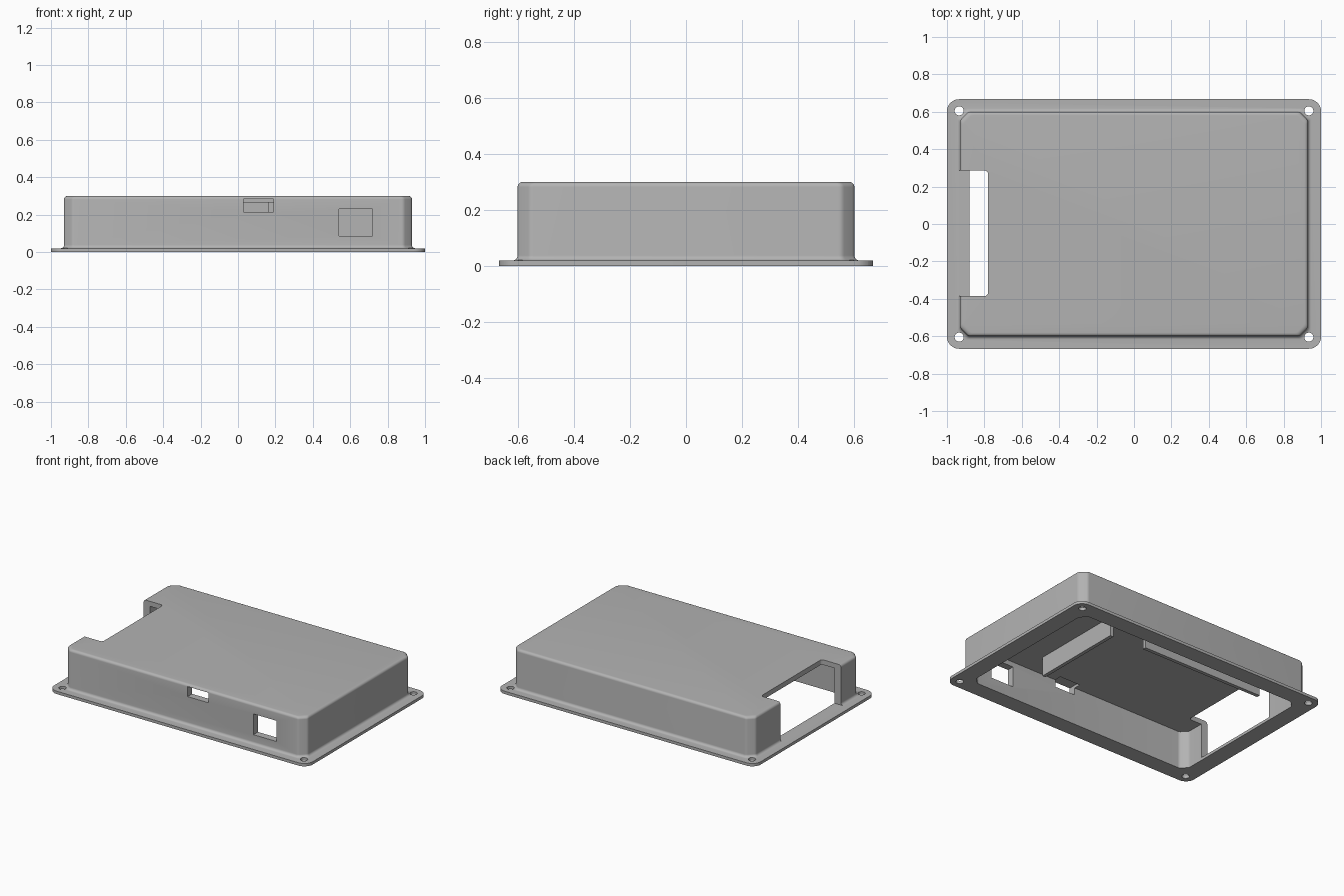
import bpy, bmesh, math
from mathutils import Vector

cube = bpy.data.objects.get("Cube")
if cube:
    bpy.data.objects.remove(cube, do_unlink=True)

grey = bpy.data.materials.new("plain_grey")
grey.use_nodes = True
grey.diffuse_color = (0.45, 0.45, 0.45, 1)
grey.node_tree.nodes["Principled BSDF"].inputs["Base Color"].default_value = grey.diffuse_color


def outline(w, h, c, t, steps=4):
    """Rectangle of half size w, h with chamfer c whose corners are rounded over length t."""
    pts = [Vector(p) for p in (
        (w, h - c), (w - c, h), (c - w, h), (-w, h - c),
        (-w, c - h), (c - w, -h), (w - c, -h), (w, c - h))]
    loop = []
    for i, p in enumerate(pts):
        a = p + (pts[i - 1] - p).normalized() * t
        b = p + (pts[(i + 1) % len(pts)] - p).normalized() * t
        for k in range(steps + 1):
            s = k / steps
            loop.append(a * (1 - s) ** 2 + p * 2 * s * (1 - s) + b * s * s)
    return loop


def loft(name, rings, centre=(0, 0)):
    """Closed solid through a stack of (outline, height) rings."""
    bm = bmesh.new()
    loops = [[bm.verts.new((p.x + centre[0], p.y + centre[1], z)) for p in ring]
             for ring, z in rings]
    n = len(loops[0])
    for lo, hi in zip(loops, loops[1:]):
        for i in range(n):
            bm.faces.new((lo[i], lo[(i + 1) % n], hi[(i + 1) % n], hi[i]))
    bm.faces.new(loops[0][::-1])
    bm.faces.new(loops[-1])
    return finish(name, bm)


def box(name, lo, hi):
    bm = bmesh.new()
    bmesh.ops.create_cube(bm, size=1)
    for v in bm.verts:
        v.co = [(a + b) / 2 + (b - a) * c for a, b, c in zip(lo, hi, v.co)]
    return finish(name, bm)


def finish(name, bm):
    bmesh.ops.recalc_face_normals(bm, faces=bm.faces)
    mesh = bpy.data.meshes.new(name)
    bm.to_mesh(mesh)
    bm.free()
    mesh.materials.append(grey)
    obj = bpy.data.objects.new(name, mesh)
    bpy.context.collection.objects.link(obj)
    return obj


def combine(target, tool, operation):
    """Apply a boolean and discard the tool object."""
    tool.hide_render = True
    mod = target.modifiers.new(operation.lower(), 'BOOLEAN')
    mod.operation, mod.solver, mod.object = operation, 'EXACT', tool
    bpy.context.view_layer.objects.active = target
    bpy.ops.object.modifier_apply(modifier=mod.name)
    bpy.data.objects.remove(tool, do_unlink=True)


W, H, TOP, FLANGE, WALL, R = 0.93, 0.6, 0.3, 0.02, 0.05, 0.018


def ring(offset):
    return outline(W + offset, H + offset, 0.045, 0.012)


# Cover: concave fillet at the foot, rounded edge at the top
quarter = [k / 5 * math.pi / 2 for k in range(6)]
rings = [(ring(R), 0.005)]
rings += [(ring(R * (1 - math.sin(a))), FLANGE + R * (1 - math.cos(a))) for a in quarter]
rings += [(ring(-R * (1 - math.cos(a))), TOP - R * (1 - math.sin(a))) for a in quarter]
cover = loft("cover", rings)

# Mounting flange with rounded corners
rim = outline(1, 0.667, 0.038, 0.0265)
combine(cover, loft("flange", [(rim, 0), (rim, FLANGE)]), 'UNION')

# Hollow inside
hollow = outline(W - WALL, H - WALL, 0.045, 0.012)
combine(cover, loft("hollow", [(hollow, -0.1), (hollow, 0.265)]), 'DIFFERENCE')

# Notch through the right end wall and roof
notch = outline(0.2, 0.335, 0.012, 0.005)
combine(cover, loft("notch", [(notch, FLANGE + 0.0002), (notch, 0.4)], (-0.98, -0.05)), 'DIFFERENCE')

# Front openings
combine(cover, box("small_port", (0.03, -0.7, 0.215), (0.19, -0.5, 0.285)), 'DIFFERENCE')
combine(cover, box("large_port", (0.54, -0.7, 0.085), (0.72, -0.5, 0.23)), 'DIFFERENCE')

# Screw holes
for sx in (-1, 1):
    for sy in (-1, 1):
        hole = outline(0.024, 0.024, 0.014, 0.0098)
        combine(cover, loft("screw_hole", [(hole, -0.1), (hole, 0.1)],
                            (sx * 0.935, sy * 0.605)), 'DIFFERENCE')

# Ribs hanging from the roof
cross_rib = box("cross_rib", (0.41, -0.385, 0.13), (0.435, 0.285, 0.27))
long_rib = box("long_rib", (-0.78, 0.285, 0.13), (0.165, 0.31, 0.27))

# Smooth shading on the rounded edges
bpy.ops.object.select_all(action='DESELECT')
cover.select_set(True)
bpy.context.view_layer.objects.active = cover
bpy.ops.object.shade_smooth_by_angle(angle=math.radians(30))
